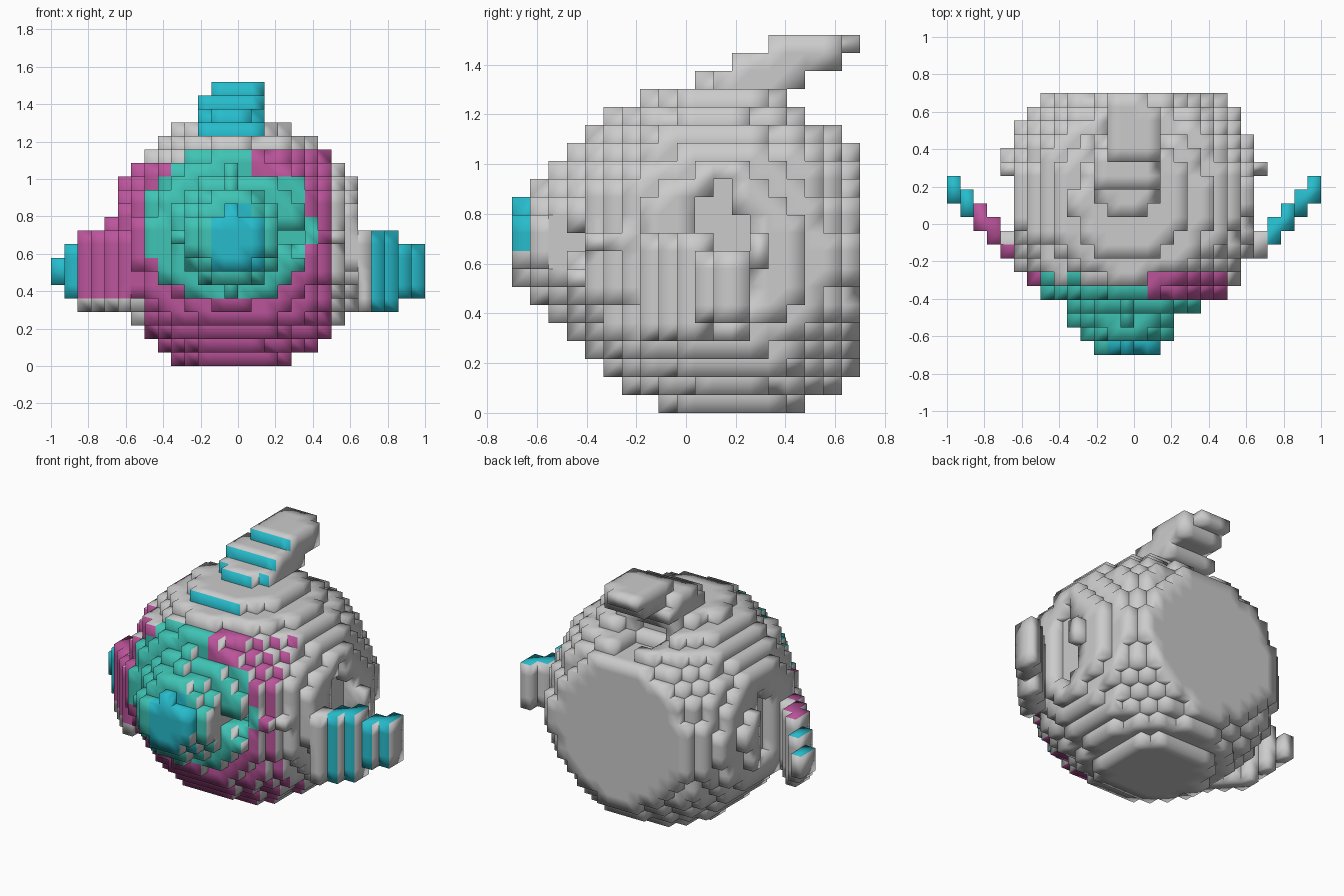
import bpy, bmesh
from math import sqrt
from mathutils import Vector

if "Cube" in bpy.data.objects:
    bpy.data.objects.remove(bpy.data.objects["Cube"])

# Block grid: 28 x 19 x 21 cells
N = (28, 19, 21)
SIZE = (2 / 28, 1.4 / 19, 1.52 / 21)
ORIGIN = (-1.0, -0.7, 0.0)

# Hollows: behind each ear, under the crest, and a small one beside the snout
HOLLOWS = [((0.72, 0.13, 0.64), (0.16, 0.17, 0.38)),
           ((-0.74, 0.13, 0.64), (0.16, 0.17, 0.38)),
           ((-0.03, 0.50, 1.20), (0.20, 0.17, 0.10)),
           ((0.30, -0.45, 0.68), (0.08, 0.12, 0.07))]


def corner(i, j, k):
    return Vector(o + s * n for o, s, n in zip(ORIGIN, SIZE, (i, j, k)))


def ellipsoid(p, c, r):
    return sum(((a - b) / q) ** 2 for a, b, q in zip(p, c, r)) <= 1


# Part shapes, as inside tests on a cell centre
def body(x, y, z):
    p = (x, y, z)
    return (ellipsoid(p, (-0.01, 0.15 - 0.055 * (z - 0.65), 0.65), (0.71, 0.70, 0.69))
            and not any(ellipsoid(p, c, r) for c, r in HOLLOWS))


def snout(x, y, z):
    p = (x, y, z)
    return (ellipsoid(p, (-0.035, -0.35, 0.685), (0.33, 0.36, 0.33))
            and not ellipsoid(p, *HOLLOWS[3]))


def ear(x, y, z, reach, thick):
    if x < 0.6 or abs(y - 0.175 - (x - 0.964) * 1.05) > thick:
        return False
    u = max(0, x - 0.68) / reach
    return u < 1 and abs(z - 0.51) < 0.22 * sqrt(1 - u * u)


def left_ear(x, y, z):
    return ear(-x, y, z, 0.32, 0.09)


def right_ear(x, y, z):
    return x > 0.64 and z < 0.7 and ear(x, y, z, 0.35, 0.085)


# Backward leaning crest steps: x0, x1, y0, y1, z0, z1
CREST = [(-0.15, 0.08, 0.03, 0.2, 1.30, 1.375),
         (-0.22, 0.15, 0.10, 0.48, 1.30, 1.375),
         (-0.22, 0.15, 0.18, 0.41, 1.375, 1.45),
         (-0.15, 0.15, 0.40, 0.63, 1.375, 1.45),
         (-0.15, 0.15, 0.33, 0.63, 1.45, 1.52),
         (-0.15, 0.08, 0.60, 0.70, 1.45, 1.52)]


def crest(x, y, z):
    return any(a < x < b and c < y < d and e < z < f for a, b, c, d, e, f in CREST)


PARTS = [("round_body", body), ("snout", snout), ("left_ear", left_ear),
         ("right_ear", right_ear), ("crest", crest)]

# Fill the grid, each cell belonging to the first part that contains it
owner = {}
for i in range(N[0]):
    for j in range(N[1]):
        for k in range(N[2]):
            p = corner(i + .5, j + .5, k + .5)
            for name, test in PARTS:
                if test(*p):
                    owner[i, j, k] = name
                    break

# Colours
COLOURS = {"grey": (0.8, 0.8, 0.8, 1), "teal": (0.05, 0.55, 0.46, 1),
           "cyan": (0.02, 0.50, 0.60, 1), "magenta": (0.50, 0.09, 0.33, 1)}
mats = []
for name, col in COLOURS.items():
    m = bpy.data.materials.new(name)
    m.diffuse_color = col
    m.use_nodes = True
    m.node_tree.nodes["Principled BSDF"].inputs["Base Color"].default_value = m.diffuse_color
    mats.append(m)


def paint(p, n, part):
    """Only the front is painted, with some spill onto forward ledges."""
    x, y, z = p
    front = n[1] < 0
    ledge = n[2] != 0 and (y < -0.25 or (n[2] > 0 and "ear" in part))
    tip = y < -0.63 and z > 0.62
    if not (front or ledge or tip):
        return 0
    if part == "crest" or x > 0.7 or x < -0.86:
        return 2
    if z > 1.2 and abs(x + 0.03) < 0.18 and front:
        return 2
    if ((x + 0.0) / 0.16) ** 2 + ((z - 0.68) / 0.2) ** 2 < 1:
        return 2
    if ((x + 0.06) / 0.46) ** 2 + ((z - 0.75) / 0.42) ** 2 < 1 and not (x > 0.1 and z > 1.02):
        return 1
    if z > 1.17 or (x < 0 and z > 1.05) or x > 0.53 or z < 0.36 and abs(x) > 0.52:
        return 0
    return 3


# Exposed block faces of every part
for name, _ in PARTS:
    bm = bmesh.new()
    verts = {}

    def vert(key):
        if key not in verts:
            verts[key] = bm.verts.new(corner(*key))
        return verts[key]

    for cell in [c for c, o in owner.items() if o == name]:
        for axis in range(3):
            for side in (0, 1):
                n = [0, 0, 0]
                n[axis] = 2 * side - 1
                if tuple(a + b for a, b in zip(cell, n)) in owner:
                    continue
                u, v = (axis + 1) % 3, (axis + 2) % 3
                keys = []
                for du, dv in ((0, 0), (1, 0), (1, 1), (0, 1)):
                    q = list(cell)
                    q[axis] += side
                    q[u] += du
                    q[v] += dv
                    keys.append(tuple(q))
                if not side:
                    keys.reverse()
                f = bm.faces.new([vert(q) for q in keys])
                f.smooth = True
                f.material_index = paint(f.calc_center_median(), n, name)
    # Soft outer block edges, crisp inner creases
    bm.normal_update()
    creases = [e for e in bm.edges if len(e.link_faces) > 2 or
               (len(e.link_faces) == 2 and e.calc_face_angle_signed(0) < -0.1)]
    bmesh.ops.split_edges(bm, edges=creases)
    me = bpy.data.meshes.new(name)
    for m in mats:
        me.materials.append(m)
    bm.to_mesh(me)
    bm.free()
    bpy.context.collection.objects.link(bpy.data.objects.new(name, me))
